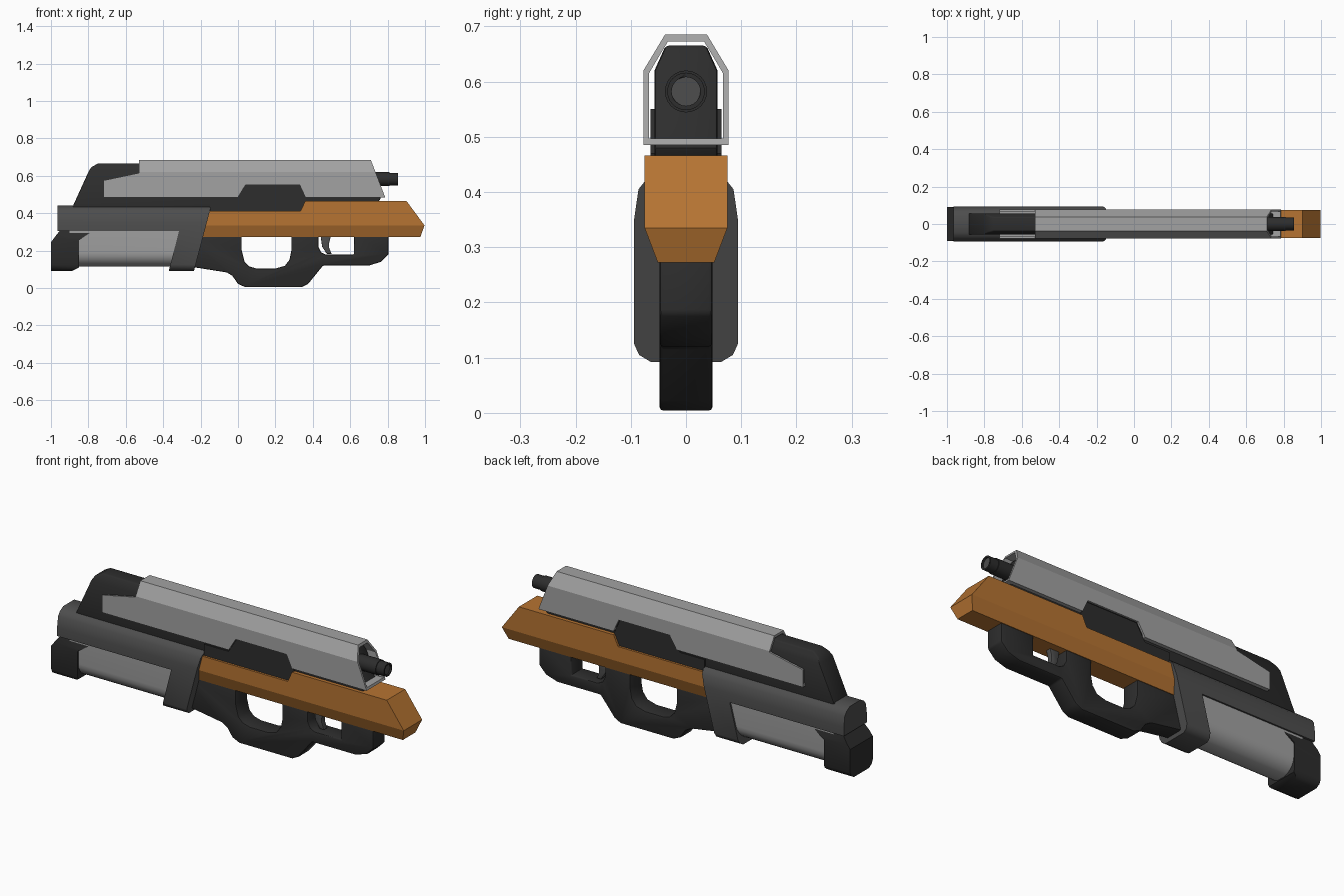
import bpy
import bmesh
import math
from mathutils import Matrix, Vector

default_cube = bpy.data.objects.get("Cube")
if default_cube:
    bpy.data.objects.remove(default_cube, do_unlink=True)


def make_material(name, red, green, blue):
    material = bpy.data.materials.new(name)
    material.use_nodes = True
    colour = (red, green, blue, 1)
    material.diffuse_color = colour
    shader = next(n for n in material.node_tree.nodes if n.type == "BSDF_PRINCIPLED")
    shader.inputs["Base Color"].default_value = colour
    shader.inputs["Roughness"].default_value = 0.6
    return material


LIGHT = make_material("light grey", .36, .36, .36)
MID = make_material("mid grey", .075, .075, .075)
DARK = make_material("dark grey", .026, .026, .026)
ORANGE = make_material("orange", .47, .175, .032)


def activate(obj):
    bpy.ops.object.select_all(action="DESELECT")
    obj.select_set(True)
    bpy.context.view_layer.objects.active = obj


def add_object(name, bm, material):
    bmesh.ops.recalc_face_normals(bm, faces=bm.faces[:])
    mesh = bpy.data.meshes.new(name)
    bm.to_mesh(mesh)
    bm.free()
    mesh.materials.append(material)
    obj = bpy.data.objects.new(name, mesh)
    bpy.context.collection.objects.link(obj)
    return obj


def extrude(name, points, direction, material):
    """Sweep a closed outline of 3D points along a direction."""
    bm = bmesh.new()
    face = bm.faces.new([bm.verts.new(p) for p in points])
    result = bmesh.ops.extrude_face_region(bm, geom=[face])
    moved = [v for v in result["geom"] if isinstance(v, bmesh.types.BMVert)]
    bmesh.ops.translate(bm, verts=moved, vec=Vector(direction))
    return add_object(name, bm, material)


def side_slab(name, outline, half_width, material):
    points = [(x, -half_width, z) for x, z in outline]
    return extrude(name, points, (0, 2 * half_width, 0), material)


def lengthwise_bar(name, half_section, material):
    """Mirror a half section of (half width, height) and run it along x."""
    section = half_section + [(-y, z) for y, z in reversed(half_section)]
    points = [(-2, y, z) for y, z in section]
    return extrude(name, points, (4, 0, 0), material)


def combine(obj, other, operation):
    modifier = obj.modifiers.new("shape", "BOOLEAN")
    modifier.operation = operation
    modifier.solver = "EXACT"
    modifier.object = other
    activate(obj)
    bpy.ops.object.modifier_apply(modifier=modifier.name)
    bpy.data.objects.remove(other, do_unlink=True)


def shaped_part(name, outline, half_section, material):
    """A part with a given side outline and a given cross-section."""
    obj = side_slab(name, outline, 0.3, material)
    combine(obj, lengthwise_bar("section", half_section, material), "INTERSECT")
    return obj


def soften(obj, width=0, angle=35):
    activate(obj)
    if width:
        bevel = obj.modifiers.new("soft edges", "BEVEL")
        bevel.width = width
        bevel.segments = 2
        bevel.limit_method = "ANGLE"
        bevel.angle_limit = math.radians(40)
        bpy.ops.object.modifier_apply(modifier=bevel.name)
    bpy.ops.object.shade_smooth_by_angle(angle=math.radians(angle))


# Hollow top cover with a notch in its lower edge
cover = shaped_part(
    "top_cover",
    [(-.72, .485), (-.72, .575), (-.53, .615), (-.53, .685), (.71, .685), (.787, .485),
     (.36, .485), (.33, .55), (.04, .55), (0, .485)],
    [(.077, .48), (.077, .62), (.038, .685)], LIGHT)
combine(cover, lengthwise_bar("tunnel", [(.067, .497), (.067, .615), (.033, .672)], LIGHT),
        "DIFFERENCE")

# Receiver core inside the cover
receiver = shaped_part(
    "receiver",
    [(-.9, .4), (-.8, .62), (-.785, .645), (-.75, .665), (.68, .665), (.74, .5),
     (.765, .48), (.74, .45), (.74, .4)],
    [(.057, .39), (.057, .62), (.036, .667)], DARK)
soften(receiver, .006)

# Plate filling the cover notch
side_slab("side_plate",
          [(-.15, .4), (-.15, .47), (-.01, .47), (.04, .55), (.33, .55), (.365, .47), (.34, .4)],
          .064, DARK)

# Orange fore-end
shaped_part(
    "fore_end",
    [(-.2, .272), (-.2, .412), (.335, .412), (.36, .466), (.9, .466), (.997, .335),
     (.975, .272)],
    [(.051, .272), (.075, .335), (.075, .47)], ORANGE)

# Stock rail with its sloping front collar
stock = shaped_part(
    "stock_rail",
    [(-.965, .305), (-.965, .44), (-.143, .44), (-.235, .092), (-.37, .092), (-.315, .305)],
    [(.06, .09), (.085, .105), (.094, .125), (.094, .35), (.086, .405), (.07, .425),
     (.045, .44)], MID)
soften(stock)

# Rounded stock body
arc = [(.086 * math.sin(a), .19 - .078 * math.cos(a))
       for a in (math.radians(15 * i) for i in range(1, 7))]
body = shaped_part("stock_body", [(-.9, .1), (-.9, .36), (-.22, .36), (-.28, .1)],
                   arc + [(.086, .36)], LIGHT)
soften(body)

# Butt pad
butt = shaped_part(
    "butt_pad",
    [(-1, .092), (-1, .245), (-.935, .33), (-.74, .33), (-.85, .255), (-.85, .11), (-.885, .092)],
    [(.058, .09), (.083, .105), (.092, .125), (.092, .27), (.075, .34)], DARK)
soften(butt)

# Lower frame with two grip openings
frame = side_slab(
    "grip_frame",
    [(-.3, .3), (-.3, .11), (-.23, .11), (-.06, .083), (-.03, .065), (0, .022), (.04, .004),
     (.34, .004), (.375, .022), (.455, .12), (.7, .12), (.765, .14), (.805, .18), (.805, .3)],
    .048, DARK)
openings = [
    [(.02, .32), (.02, .2), (.035, .14), (.06, .115), (.1, .104), (.2, .104), (.25, .118),
     (.275, .15), (.285, .2), (.285, .32)],
    [(.43, .32), (.43, .22), (.445, .19), (.47, .178), (.62, .178), (.62, .32)],
]
for opening in openings:
    combine(frame, side_slab("opening", opening, .2, DARK), "DIFFERENCE")
soften(frame, .007)

# Trigger
trigger = side_slab("trigger",
                    [(.44, .29), (.5, .29), (.487, .24), (.487, .215), (.5, .182), (.475, .182),
                     (.45, .22)], .014, MID)
soften(trigger, .003)


def barrel_part(name, start, end, radius, material):
    bm = bmesh.new()
    turn = Matrix.Rotation(math.pi / 2, 4, "Y")
    place = Matrix.Translation(((start + end) / 2, 0, .582))
    bmesh.ops.create_cone(bm, cap_ends=True, segments=24, radius1=radius, radius2=radius,
                          depth=end - start, matrix=place @ turn)
    obj = add_object(name, bm, material)
    soften(obj)
    return obj


# Barrel, muzzle ring and its recessed centre
barrel_part("barrel", .6, .81, .038, DARK)
muzzle = barrel_part("muzzle", .8, .855, .034, DARK)
combine(muzzle, barrel_part("bore", .845, .9, .026, DARK), "DIFFERENCE")
barrel_part("bore_face", .83, .847, .026, MID)
